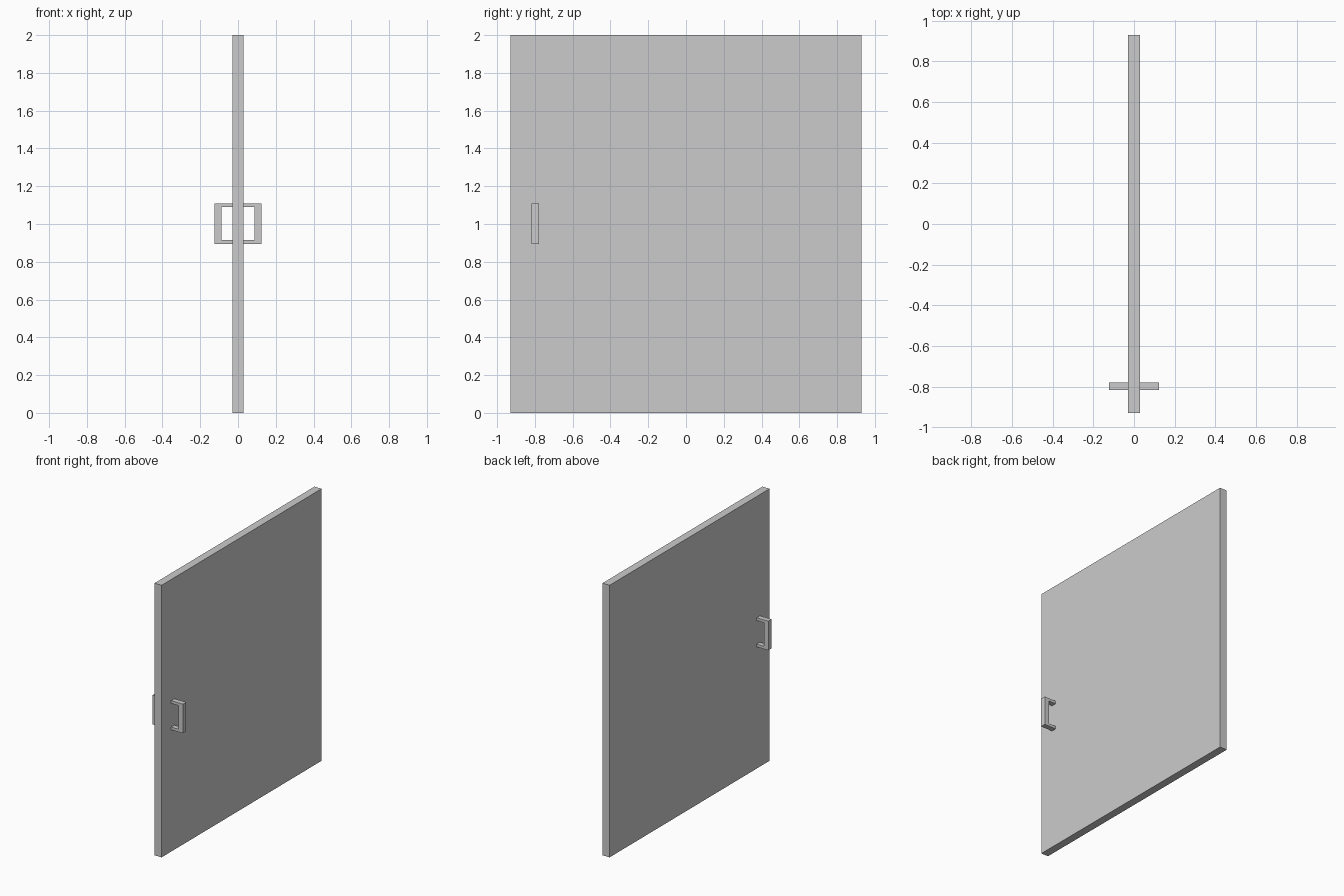
import bpy, bmesh

if "Cube" in bpy.data.objects:
    bpy.data.objects.remove(bpy.data.objects["Cube"])

DOOR_T, DOOR_W, DOOR_H = 0.058, 1.858, 2.0
HANDLE_Y, HANDLE_W = -0.798, 0.038


def add_object(name, bm):
    bmesh.ops.recalc_face_normals(bm, faces=bm.faces)
    mesh = bpy.data.meshes.new(name)
    bm.to_mesh(mesh)
    bm.free()
    obj = bpy.data.objects.new(name, mesh)
    bpy.context.collection.objects.link(obj)
    return obj


# Door panel
bm = bmesh.new()
bmesh.ops.create_cube(bm, size=1)
bmesh.ops.scale(bm, vec=(DOOR_T, DOOR_W, DOOR_H), verts=bm.verts)
bmesh.ops.translate(bm, vec=(0, 0, DOOR_H / 2), verts=bm.verts)
add_object("door_panel", bm)


# U-shaped pull handle: side profile in x/z, extruded along y
def pull_handle(name, side):
    near, grip, far = DOOR_T / 2, 0.0875, 0.124
    profile = [(near, 0.895), (far, 0.895), (far, 1.109), (near, 1.109),
               (near, 1.089), (grip, 1.089), (grip, 0.915), (near, 0.915)]
    bm = bmesh.new()
    face = bm.faces.new([bm.verts.new((side * x, HANDLE_Y - HANDLE_W / 2, z))
                         for x, z in profile])
    ext = bmesh.ops.extrude_face_region(bm, geom=[face])
    verts = [g for g in ext["geom"] if isinstance(g, bmesh.types.BMVert)]
    bmesh.ops.translate(bm, vec=(0, HANDLE_W, 0), verts=verts)
    add_object(name, bm)


# One handle on each face of the door
for name, side in (("right_handle", 1), ("left_handle", -1)):
    pull_handle(name, side)
